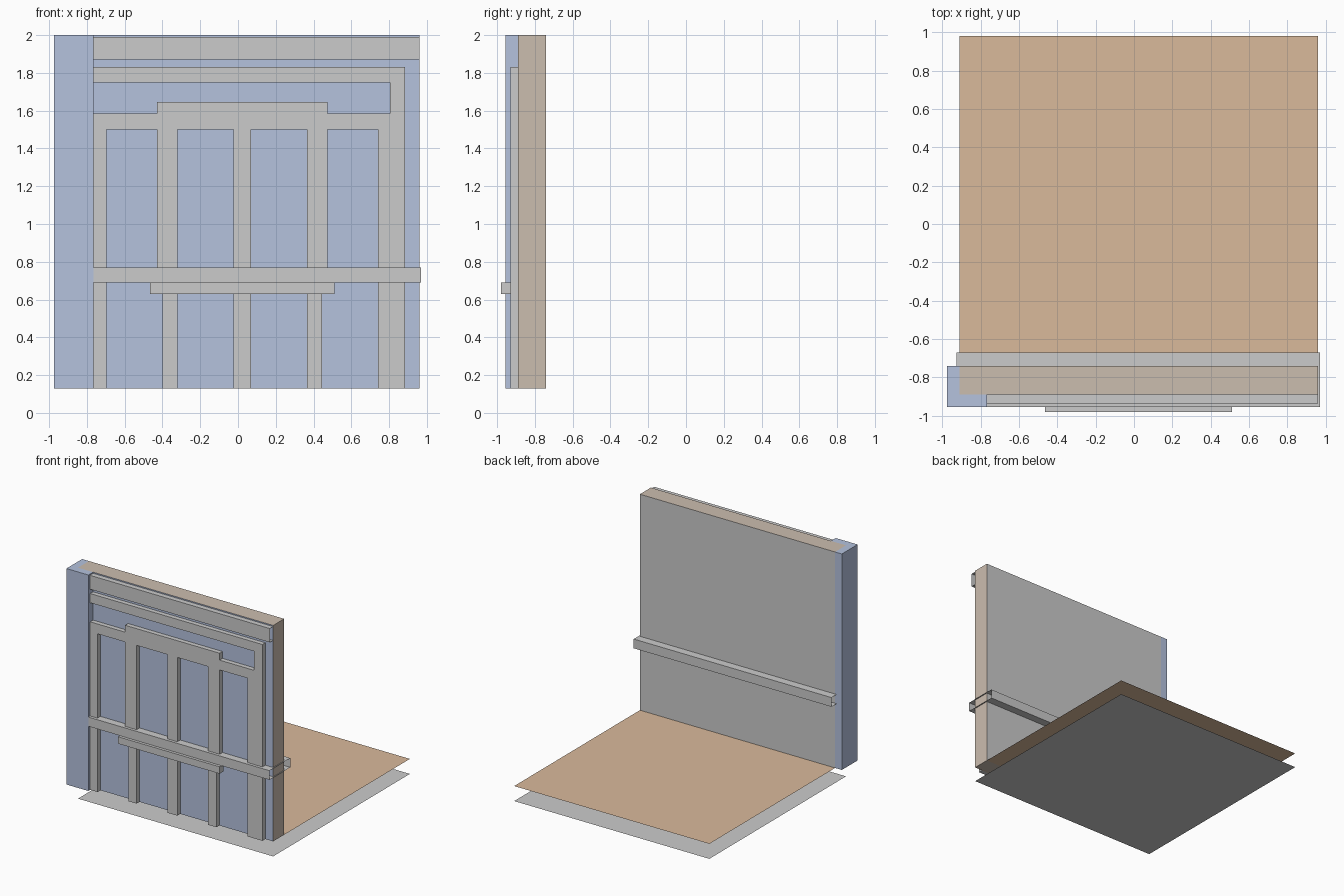
import bpy, bmesh
from mathutils import Vector

if "Cube" in bpy.data.objects:
    bpy.data.objects.remove(bpy.data.objects["Cube"])


def material(name, rgb):
    m = bpy.data.materials.new(name)
    m.diffuse_color = (*rgb, 1)
    m.use_nodes = True
    m.node_tree.nodes["Principled BSDF"].inputs["Base Color"].default_value = m.diffuse_color
    return m


BLUE = material("blue_siding", (0.46, 0.54, 0.73))
TAN = material("tan_edge", (0.60, 0.51, 0.43))
BROWN = material("floor_wood", (0.70, 0.49, 0.33))
GREY = material("plain_grey", (0.8, 0.8, 0.8))


def prism(name, points, shift, mats=(), caps=(True, True)):
    """Extrude a closed profile along shift; caps = (start, end)."""
    bm = bmesh.new()
    d = Vector(shift)
    a = [bm.verts.new(p) for p in points]
    b = [bm.verts.new(Vector(p) + d) for p in points]
    n = len(a)
    for i in range(n):
        j = (i + 1) % n
        bm.faces.new((a[i], a[j], b[j], b[i]))
    if caps[0]:
        bm.faces.new(a[::-1])
    if caps[1]:
        bm.faces.new(b)
    bmesh.ops.recalc_face_normals(bm, faces=bm.faces[:])
    return finish(name, bm, mats)


def finish(name, bm, mats):
    me = bpy.data.meshes.new(name)
    bm.to_mesh(me)
    bm.free()
    for m in mats:
        me.materials.append(m)
    ob = bpy.data.objects.new(name, me)
    bpy.context.collection.objects.link(ob)
    return ob


def box(name, x, y, z, mats=(), open_ends=False):
    """Box built along x; open_ends leaves it a hollow sleeve."""
    pts = [(x[0], y[0], z[0]), (x[0], y[1], z[0]), (x[0], y[1], z[1]), (x[0], y[0], z[1])]
    return prism(name, pts, (x[1] - x[0], 0, 0), mats, (not open_ends,) * 2)


def sheet(name, x, y, z, up, mats=()):
    bm = bmesh.new()
    vs = [bm.verts.new((px, py, z)) for px, py in
          ((x[0], y[0]), (x[1], y[0]), (x[1], y[1]), (x[0], y[1]))]
    bm.faces.new(vs if up else vs[::-1])
    return finish(name, bm, mats)


BASE, TOP = 0.13, 2.0
FRONT, BACK = -0.89, -0.74
WALL_X = (-0.91, 0.96)
POST_X = (-0.975, -0.765)
POST_Y = -0.955

# Floor and the flat panel below it
sheet("floor", WALL_X, (FRONT, 0.98), BASE, True, [BROWN])
sheet("under_panel", WALL_X, (FRONT, 0.98), 0.0, True)

# Wall: blue outside, grey inside, tan edges
wall = box("wall", WALL_X, (FRONT, BACK), (BASE, TOP), [TAN, BLUE, GREY])
for f in wall.data.polygons:
    if f.normal.y < -0.5:
        f.material_index = 1
    elif f.normal.y > 0.5:
        f.material_index = 2

# L-shaped corner post wrapping the wall end
post = [(POST_X[0], POST_Y), (POST_X[1], POST_Y), (POST_X[1], FRONT),
        (WALL_X[0], FRONT), (WALL_X[0], BACK), (POST_X[0], BACK)]
prism("corner_post", [(x, y, BASE) for x, y in post], (0, 0, TOP - BASE), [BLUE])

# Timber frame: one comb-shaped outline with stepped panel slots
L, R, HEAD, SLOT, STEP = -0.765, 0.885, 1.83, 1.50, 0.66
outline = [(L, HEAD), (R, HEAD), (R, BASE)]
# each slot: right edge (low, high), left edge (low, high)
slots = [((0.74, 0.74), (0.445, 0.475)), ((0.365, 0.365), (0.07, 0.07)),
         ((-0.025, -0.025), (-0.32, -0.32)), ((-0.40, -0.43), (-0.695, -0.695))]
for (r0, r1), (l0, l1) in slots:
    outline += [(r0, BASE)]
    if r0 != r1:
        outline += [(r0, STEP), (r1, STEP)]
    outline += [(r1, SLOT), (l1, SLOT)]
    if l0 != l1:
        outline += [(l1, STEP), (l0, STEP)]
    outline += [(l0, BASE)]
outline += [(L, BASE), (L, 1.585), (-0.43, 1.585), (-0.43, 1.645), (0.475, 1.645),
            (0.475, 1.585), (0.805, 1.585), (0.805, 1.75), (L, 1.75)]
# the two outer slots are mirrored so their steps line up with the raised centre
outline = [((-0.43 if (x, z) == (-0.695, STEP) else x), z) for x, z in outline]
prism("timber_frame", [(x, -0.93, z) for x, z in outline], (0, 0.04, 0))

# Trim along the top and the waist rail that passes through the wall
box("top_trim", (L, WALL_X[1]), (-0.935, FRONT), (1.87, 1.99), open_ends=True)
box("waist_rail", (-0.925, 0.97), (POST_Y, -0.67), (0.69, 0.77), open_ends=True)

# Ledge board under the rail
box("ledge_board", (-0.465, 0.51), (-0.98, -0.93), (0.63, 0.69))
